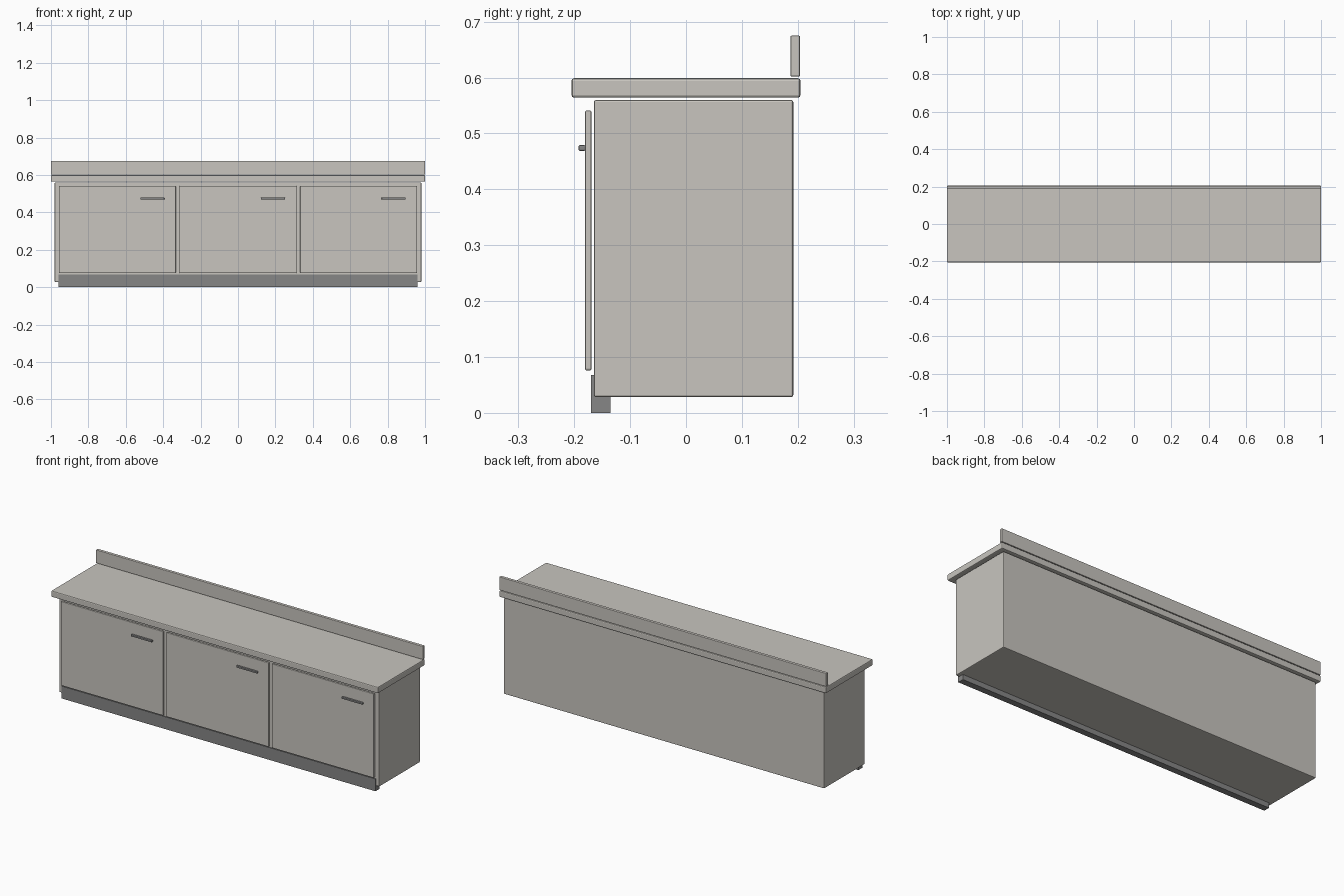
import bpy
import bmesh

if "Cube" in bpy.data.objects:
    bpy.data.objects.remove(bpy.data.objects["Cube"])


def material(name, rgb):
    m = bpy.data.materials.new(name)
    m.diffuse_color = (*rgb, 1.0)
    m.use_nodes = True
    m.node_tree.nodes["Principled BSDF"].inputs["Base Color"].default_value = m.diffuse_color
    return m


PANEL = material("warm_grey_panel", (0.58, 0.56, 0.52))
DARK = material("dark_grey", (0.24, 0.24, 0.24))


def box(name, x, y, z, mat, bevel=0.0):
    """Box from (min, max) ranges, with optional rounded edges."""
    bm = bmesh.new()
    bmesh.ops.create_cube(bm, size=1)
    for v in bm.verts:
        v.co = [r[0] if c < 0 else r[1] for c, r in zip(v.co, (x, y, z))]
    me = bpy.data.meshes.new(name)
    bm.to_mesh(me)
    bm.free()
    me.materials.append(mat)
    ob = bpy.data.objects.new(name, me)
    bpy.context.collection.objects.link(ob)
    if bevel:
        mod = ob.modifiers.new("rounded_edges", 'BEVEL')
        mod.width = bevel
        mod.segments = 2
    return ob


# Carcass and plinth
box("carcass", (-0.98, 0.98), (-0.165, 0.192), (0.028, 0.56), PANEL, 0.004)
box("plinth", (-0.96, 0.96), (-0.17, -0.135), (0, 0.068), DARK)

# Worktop and upstand, each with a thin shadow gap below
box("worktop", (-1, 1), (-0.205, 0.205), (0.564, 0.599), PANEL, 0.005)
box("backsplash", (-1, 1), (0.187, 0.204), (0.602, 0.675), PANEL, 0.002)

# Three doors, each with a bar handle
for i, cx in enumerate((-0.645, 0, 0.645), 1):
    box(f"door_{i}", (cx - 0.3125, cx + 0.3125), (-0.181, -0.169),
        (0.076, 0.541), PANEL, 0.003)
    hx = cx + 0.187
    box(f"handle_{i}", (hx - 0.064, hx + 0.064), (-0.192, -0.18),
        (0.469, 0.479), DARK, 0.002)
